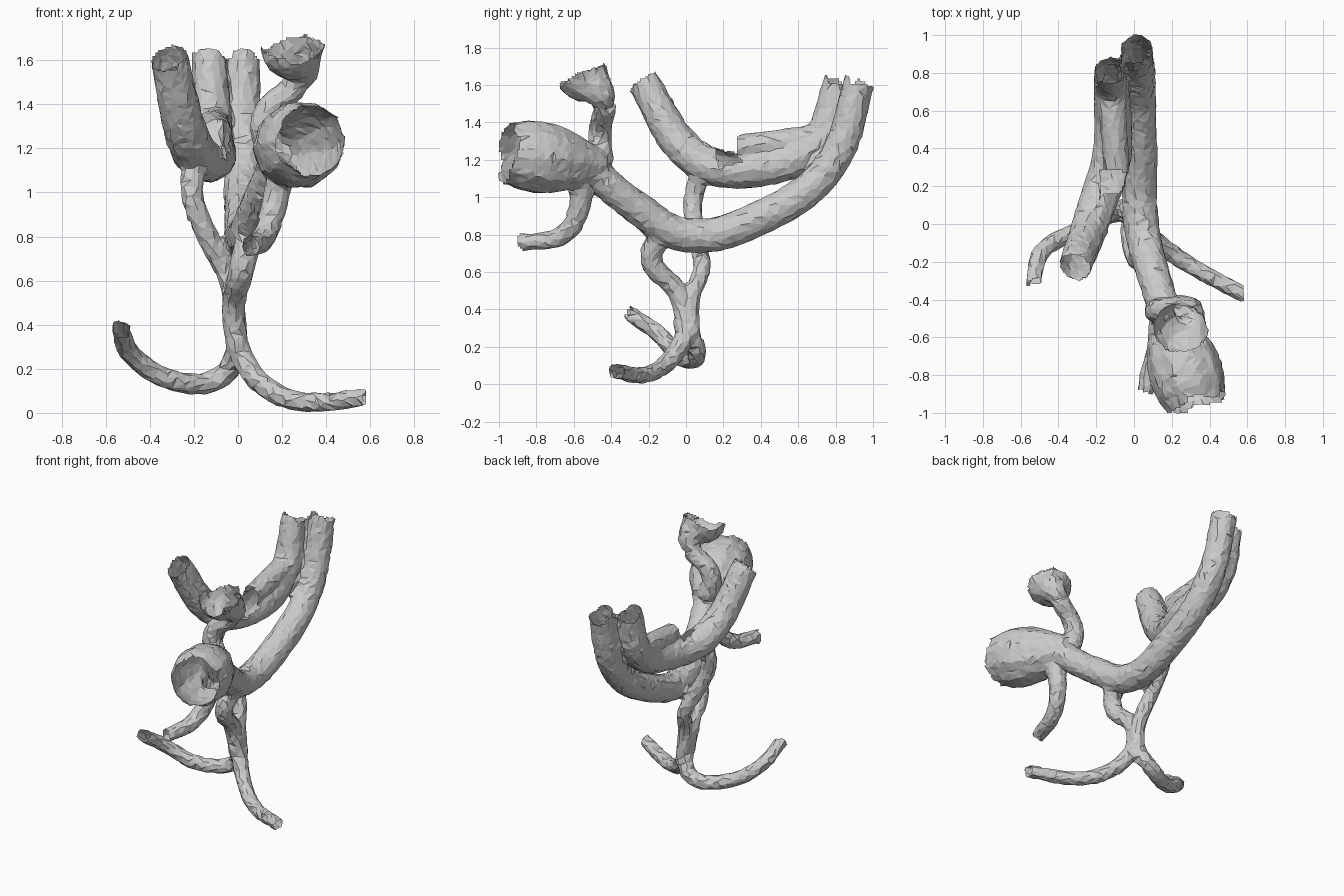
import bpy, bmesh, random
from math import sin, pi
from mathutils import Vector

if "Cube" in bpy.data.objects:
    bpy.data.objects.remove(bpy.data.objects["Cube"])

random.seed(4)
curve = bpy.data.curves.new("centre_lines", 'CURVE')
curve.dimensions = '3D'
curve.bevel_depth = 1.0
curve.bevel_resolution = 3
curve.resolution_u = 8
curve.use_fill_caps = True

mouths = []   # (position, outward direction, radius) of every open end


def overshoot(end, before, r, facing=None):
    """Record an open end and return a point past it."""
    d = (Vector(facing) if facing else end - before).normalized()
    mouths.append((end, d, r))
    return end + d * .06


def vessel(path, r0, r1=None, bulge=0, open_start=False, open_end=True, radius=None, facing=None):
    """Tube along a smooth path; the radius runs from r0 to r1, plus a bulge mid-way."""
    pts = [Vector(p) for p in path]
    r1 = r1 or r0
    n = len(pts) - 1
    radius = radius or (lambda t: r0 + (r1 - r0) * t + bulge * sin(pi * t))
    radii = [radius(i / n) for i in range(n + 1)]
    if open_start:
        pts.insert(0, overshoot(pts[0], pts[1], radii[0]))
        radii.insert(0, radii[0])
    if open_end:
        pts.append(overshoot(pts[-1], pts[-2], radii[-1], facing))
        radii.append(radii[-1])
    sp = curve.splines.new('BEZIER')
    sp.bezier_points.add(len(pts) - 1)
    for bp, p, r in zip(sp.bezier_points, pts, radii):
        bp.co = p
        bp.radius = r
        bp.handle_left_type = bp.handle_right_type = 'AUTO'


# right main artery: back top, down, then up to the sac
vessel([(.015, .925, 1.61), (.025, .77, 1.165), (.03, .4, .89), (.04, 0, .795),
        (.1, -.26, .94), (.2, -.55, 1.18)], .084, bulge=.012, open_start=True, open_end=False)

# bulging sac with an open mouth, swelling by a sine rule along a straight axis
neck, lip = Vector((.16, -.44, 1.16)), Vector((.33, -.95, 1.235))
vessel([neck.lerp(lip, i / 6) for i in range(7)], .1, facing=(.25, -.95, .15),
       radius=lambda t: .2 * sin(pi * (.138 + .557 * t ** 1.2)))

# left main artery: back top to front top, with a short open stub above it
vessel([(-.13, .81, 1.61), (-.12, .69, 1.28), (-.115, .38, 1.155), (-.21, .06, 1.2),
        (-.31, -.22, 1.6)], .08, .088, bulge=.022, open_start=True)
vessel([(-.12, .7, 1.31), (-.09, .28, 1.265)], .08, .065)

# two connecting vessels meeting side by side in the trunk
vessel([(-.19, .09, 1.14), (-.21, .04, 1), (-.12, .06, .76), (-.05, .085, .62),
        (-.015, .03, .46), (0, .03, .27)], .058, .05, bulge=-.006, open_end=False)
vessel([(.05, -.14, .8), (.02, -.185, .66), (-.02, -.04, .48), (0, -.01, .27)], .064, .05, open_end=False)

# lower left and right legs
fork = (0, .01, .28)
vessel([fork, (-.07, .06, .165), (-.28, -.03, .14), (-.49, -.15, .27), (-.53, -.31, .38)], .054, .043)
vessel([fork, (.09, -.07, .145), (.25, -.19, .055), (.575, -.37, .065)], .054, .043)

# upper branch and its flared cup
bend = (.265, -.43, 1.485)
vessel([(.15, -.45, 1.18), (.12, -.46, 1.33), bend], .066, .06, open_end=False)
vessel([bend, (.285, -.46, 1.55), (.25, -.545, 1.645)], .058, .15, bulge=-.02, facing=(-.05, -.35, .9))

# hooked branch under the sac
vessel([(.2, -.56, 1.12), (.16, -.575, .92), (.12, -.66, .795), (.06, -.875, .755)], .066, .046)


def evaluated_mesh(obj):
    bpy.context.view_layer.update()
    dg = bpy.context.evaluated_depsgraph_get()
    return bpy.data.meshes.new_from_object(obj.evaluated_get(dg), depsgraph=dg)


# Fuse all tubes into one skin
helper = bpy.data.objects.new("centre_lines", curve)
bpy.context.collection.objects.link(helper)
tree = bpy.data.objects.new("vessel_tree", evaluated_mesh(helper))
bpy.context.collection.objects.link(tree)
bpy.data.objects.remove(helper)
rem = tree.modifiers.new("fuse", 'REMESH')
rem.mode = 'VOXEL'
rem.voxel_size = .014
smo = tree.modifiers.new("soften", 'SMOOTH')
smo.iterations = 3
mesh = evaluated_mesh(tree)
tree.modifiers.clear()

# Tear the ends open with ragged rims, and roughen the skin a little
bm = bmesh.new()
bm.from_mesh(mesh)
torn = []
for f in bm.faces:
    c = f.calc_center_median()
    for p, d, r in mouths:
        depth = (c - p).dot(d)
        rag = .018 * sin(23 * (c.x + c.y - c.z))
        if rag < depth < .12 and (c - p - d * depth).length < r * 1.25 + .015:
            torn.append(f)
            break
bmesh.ops.delete(bm, geom=torn, context='FACES')
for v in bm.verts:
    v.co += v.normal * random.uniform(-.004, .004)
low = min(v.co.z for v in bm.verts)
bmesh.ops.translate(bm, verts=bm.verts, vec=(0, 0, -low))
bm.to_mesh(mesh)
bm.free()
tree.data = mesh

# Reduce to coarse flat triangles
dec = tree.modifiers.new("coarsen", 'DECIMATE')
dec.ratio = .1
mesh = evaluated_mesh(tree)
tree.modifiers.clear()
tree.data = mesh
for f in mesh.polygons:
    f.use_smooth = False
